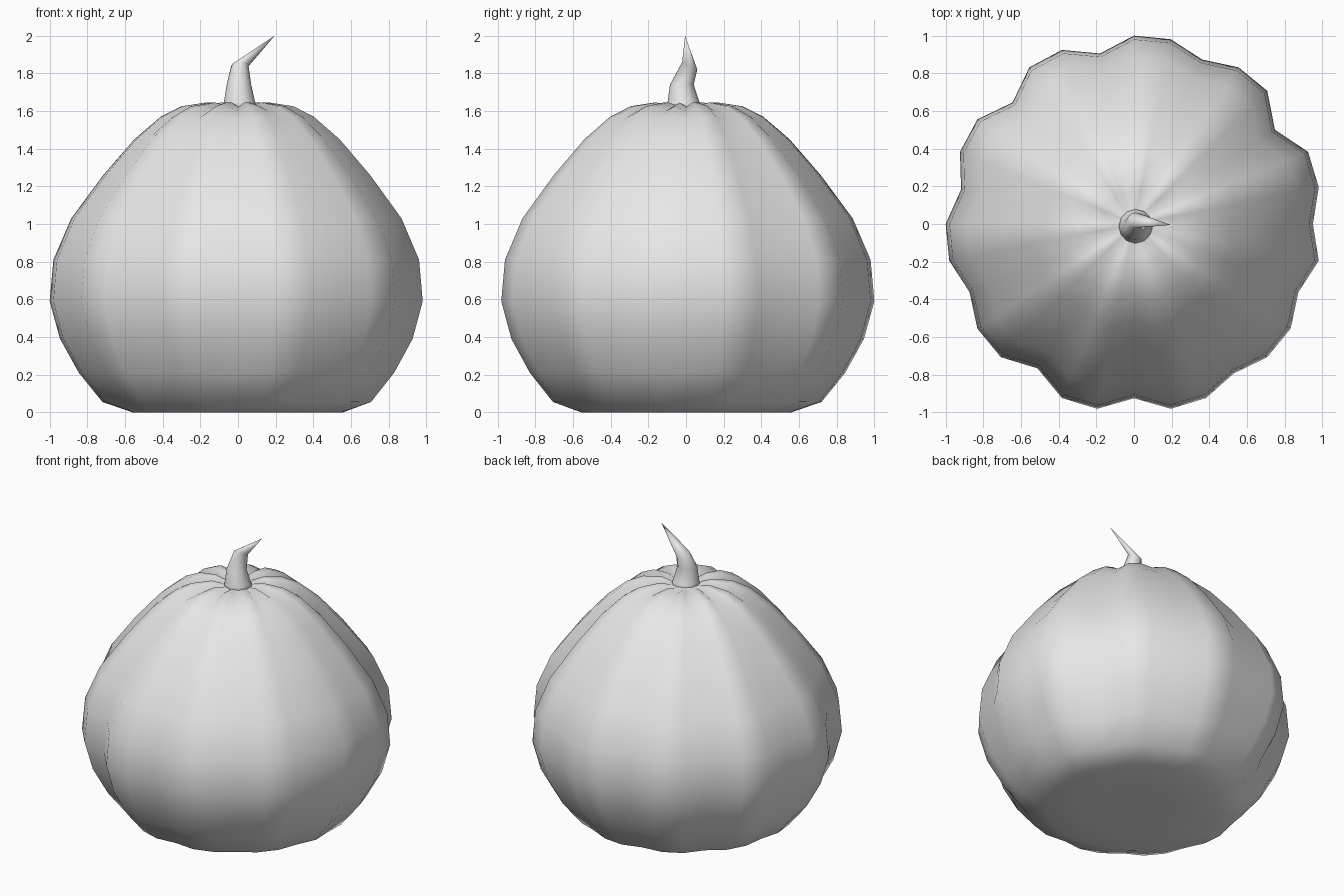
import bpy, bmesh
from math import sin, cos, tau

if "Cube" in bpy.data.objects:
    bpy.data.objects.remove(bpy.data.objects["Cube"])

grey = bpy.data.materials.new("plain_grey")
grey.use_nodes = True
grey.diffuse_color = (0.8, 0.8, 0.8, 1)
grey.node_tree.nodes["Principled BSDF"].inputs["Base Color"].default_value = (0.8, 0.8, 0.8, 1)


def loft(name, rings, tip=None):
    """Skin a stack of closed rings, cap the bottom, and close the top (at a tip if given)."""
    bm = bmesh.new()
    loops = [[bm.verts.new(p) for p in ring] for ring in rings]
    n = len(loops[0])
    for low, high in zip(loops, loops[1:]):
        for i in range(n):
            j = (i + 1) % n
            bm.faces.new((low[i], low[j], high[j], high[i]))
    bm.faces.new(loops[0][::-1])
    if tip:
        apex = bm.verts.new(tip)
        for i in range(n):
            bm.faces.new((loops[-1][i], loops[-1][(i + 1) % n], apex))
    else:
        bm.faces.new(loops[-1])
    mesh = bpy.data.meshes.new(name)
    bm.to_mesh(mesh)
    bm.free()
    mesh.materials.append(grey)
    mesh.shade_smooth()
    obj = bpy.data.objects.new(name, mesh)
    bpy.context.collection.objects.link(obj)
    return obj


# Gourd body: every third column is a groove, so the last lobe is narrower
SEGMENTS = 32
groove = [0.95, 0.90, 0.945, 0.923, 0.912, 0.936, 0.945, 0.922, 0.925, 0.954, 0.945]
# radius, height, groove strength, groove dip in height
profile = [
    (0.30, 0.0, 0, 0), (0.56, 0.0, 0.1, 0), (0.72, 0.055, 0.5, 0), (0.845, 0.21, 0.8, 0),
    (0.945, 0.39, 1, 0), (1.0, 0.59, 1, 0), (0.98, 0.81, 1, 0),
    (0.885, 1.03, 1, 0), (0.715, 1.26, 1, 0), (0.55, 1.45, 1, 0),
    (0.41, 1.57, 1, 0.01), (0.30, 1.625, 1, 0.025), (0.17, 1.645, 0.7, 0.025),
    (0.09, 1.625, 0, 0), (0.04, 1.64, 0, 0),
]


def body_ring(radius, height, strength, dip):
    ring = []
    for k in range(SEGMENTS):
        a = tau * k / SEGMENTS
        in_groove = k % 3 == 0
        r = radius * (1 - strength * (1 - groove[k // 3])) if in_groove else radius
        ring.append((r * cos(a), r * sin(a), height - (dip if in_groove else 0)))
    return ring


loft("pumpkin_body", [body_ring(*row) for row in profile])

# Bent stem: centre x, centre y, height, radius x, radius y, tilt in y
stem = [
    (0.01, -0.01, 1.60, 0.10, 0.10, 0), (0.008, -0.013, 1.645, 0.083, 0.085, 0),
    (0.005, -0.022, 1.74, 0.065, 0.063, 0), (0.01, 0.02, 1.84, 0.046, 0.04, -0.02),
]


def stem_ring(x, y, z, rx, ry, tilt):
    angles = [tau * k / 12 for k in range(12)]
    return [(x + rx * cos(a), y + ry * sin(a), z + tilt * sin(a)) for a in angles]


loft("stem", [stem_ring(*row) for row in stem], tip=(0.195, -0.005, 2.0))
